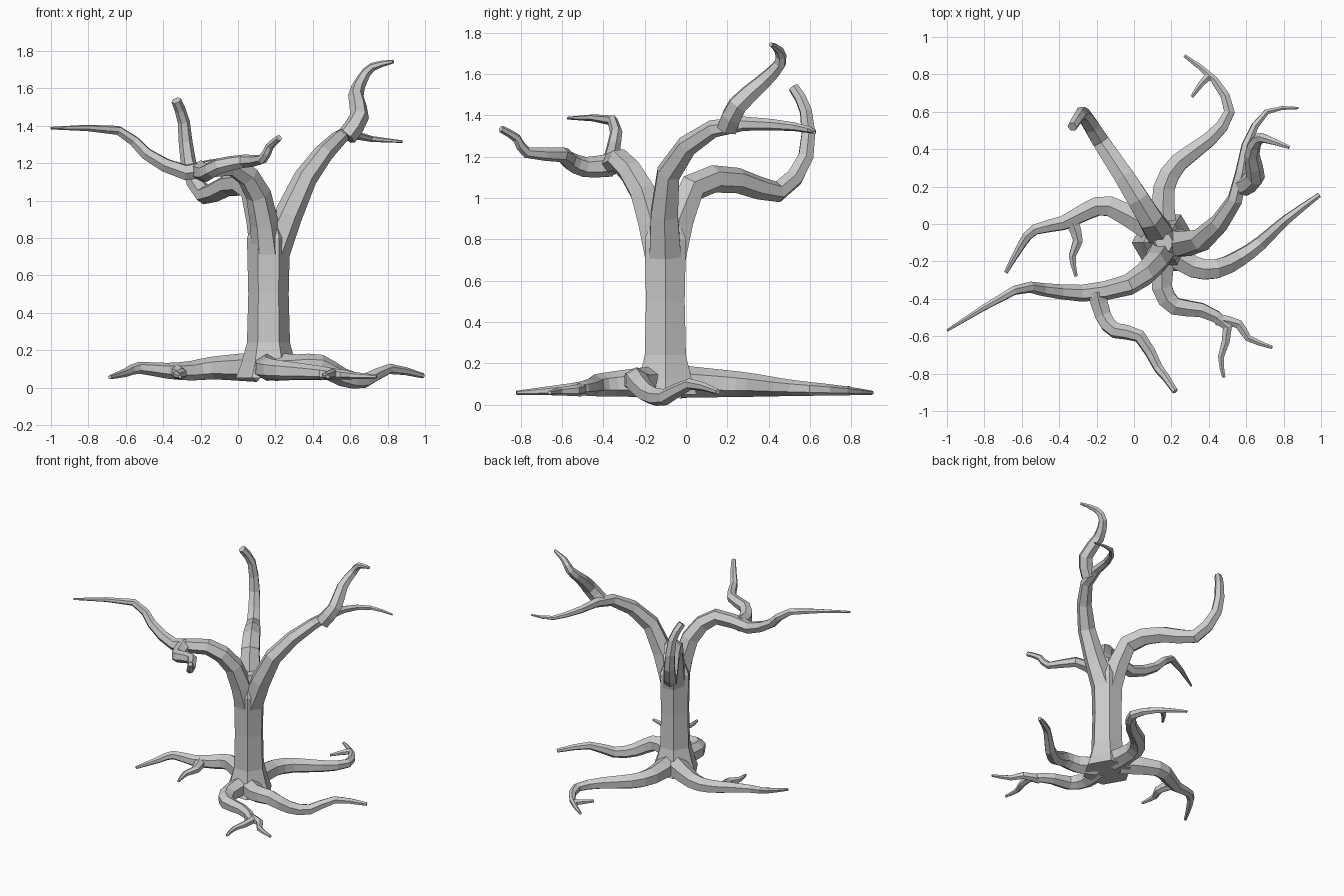
import bpy, bmesh, math
from mathutils import Vector

if "Cube" in bpy.data.objects:
    bpy.data.objects.remove(bpy.data.objects["Cube"])

SIDES = 6


def skin(name, path, radii):
    """Hexagonal flat-faced tube along a path."""
    bm = bmesh.new()
    rings, u, prev = [], None, None
    for i, p in enumerate(path):
        a = (p - path[max(i - 1, 0)]).normalized()
        b = (path[min(i + 1, len(path) - 1)] - p).normalized()
        t = (a + b).normalized()
        if u is None:
            u = Vector((1, 0, 0)) if abs(t.z) > 0.7 else Vector((0, 0, 1))
        else:
            u = prev.rotation_difference(t) @ u
        u = (u - t * u.dot(t)).normalized()
        v, prev = t.cross(u), t
        angles = [math.tau * k / SIDES for k in range(SIDES)]
        rings.append([bm.verts.new(p + radii[i] * (math.cos(w) * u + math.sin(w) * v))
                      for w in angles])
    for r, s in zip(rings, rings[1:]):
        for k in range(SIDES):
            j = (k + 1) % SIDES
            bm.faces.new((r[k], r[j], s[j], s[k]))
    bm.faces.new(rings[0][::-1])
    bm.faces.new(rings[-1])
    bmesh.ops.recalc_face_normals(bm, faces=bm.faces[:])
    me = bpy.data.meshes.new(name)
    bm.to_mesh(me)
    bm.free()
    bpy.context.collection.objects.link(bpy.data.objects.new(name, me))


def bend(points):
    """Adds one rounded in-between point per span (Catmull-Rom midpoint)."""
    P = [Vector(p) for p in points]
    P = [2 * P[0] - P[1]] + P + [2 * P[-1] - P[-2]]
    out = []
    for i in range(1, len(P) - 2):
        out += [P[i], (9 * (P[i] + P[i + 1]) - P[i - 1] - P[i + 2]) / 16]
    return out + [P[-2]]


def limb(name, points, r0, r1, power=1.0, fall=None):
    """Tapering limb; with fall=(z0, z1), flat points sink along their length."""
    path = bend(points)
    run = [0.0]
    for a, b in zip(path, path[1:]):
        run.append(run[-1] + (b - a).length)
    s = [d / run[-1] for d in run]
    if fall:
        path = [Vector((p.x, p.y, fall[1] + (fall[0] - fall[1]) * (1 - f)))
                for p, f in zip(path, s)]
    skin(name, path, [r0 + (r1 - r0) * f ** power for f in s])


def root(name, xy, r0, z0=0.112):
    limb(name, [(x, y, 0) for x, y in xy], r0, 0.01, 1, (z0, 0.058))


# Hexagonal trunk with flared foot
profile = [(.05, .175), (.13, .145), (.24, .115), (.5, .108), (.8, .115), (.95, .05)]
skin("trunk", [Vector((.163, -.1, z)) for z, r in profile], [r for z, r in profile])

# Left branch and its forward fork
limb("left_branch", [(.16, -.12, .7), (.11, -.21, 1.03), (-.03, -.325, 1.185), (-.28, -.37, 1.15),
                     (-.49, -.35, 1.25), (-.64, -.355, 1.375), (-1, -.57, 1.387)], .086, .007, .95)
limb("left_branch_fork", [(-.2, -.36, 1.16), (-.165, -.49, 1.15), (-.1, -.57, 1.185), (.03, -.6, 1.21),
                          (.13, -.77, 1.22), (.17, -.82, 1.29), (.22, -.895, 1.335)], .056, .017)

# Right branch and its upward fork
limb("right_branch", [(.18, -.1, .7), (.36, -.085, 1.12), (.54, .13, 1.335), (.6, .42, 1.355),
                      (.71, .6, 1.33), (.88, .62, 1.315)], .09, .007, .95)
limb("right_branch_fork", [(.58, .2, 1.34), (.65, .25, 1.45), (.63, .37, 1.56),
                           (.665, .455, 1.65), (.72, .45, 1.715), (.83, .41, 1.743)], .055, .01, 1.6)

# Back branch, hooking upward
limb("back_branch", [(.155, -.08, .7), (.085, .03, 1.05), (-.05, .25, 1.085), (-.18, .445, 1.03),
                     (-.265, .58, 1.2), (-.29, .58, 1.42), (-.33, .52, 1.535)], .088, .027)

# Wavy side roots
limb("left_root", [(.1, -.03, .11), (-.13, .095, .105), (-.25, .07, .09), (-.38, .005, .09),
                   (-.53, -.03, .105), (-.6, -.11, .08), (-.685, -.26, .055)], .08, .011)
limb("right_root", [(.2, -.15, .11), (.32, -.23, .112), (.44, -.24, .118), (.56, -.185, .055),
                    (.68, -.1, .037), (.81, .02, .1), (.99, .155, .063)], .075, .014)

# Roots lying flat on the ground
root("back_root", [(.16, -.02), (.16, .19), (.24, .33), (.4, .45), (.51, .6),
                   (.43, .77), (.27, .9)], .078)
root("front_root", [(.16, -.16), (.15, -.34), (.22, -.44), (.36, -.46), (.5, -.55),
                    (.465, -.71), (.48, -.82)], .075)

# Small root forks
root("left_root_fork", [(-.33, .01), (-.3, -.09), (-.33, -.17), (-.31, -.28)], .04, .085)
root("back_root_fork", [(.4, .79), (.36, .75), (.31, .68)], .024, .068)
root("front_root_fork", [(.44, -.51), (.56, -.535), (.61, -.61), (.74, -.66)], .036, .075)
